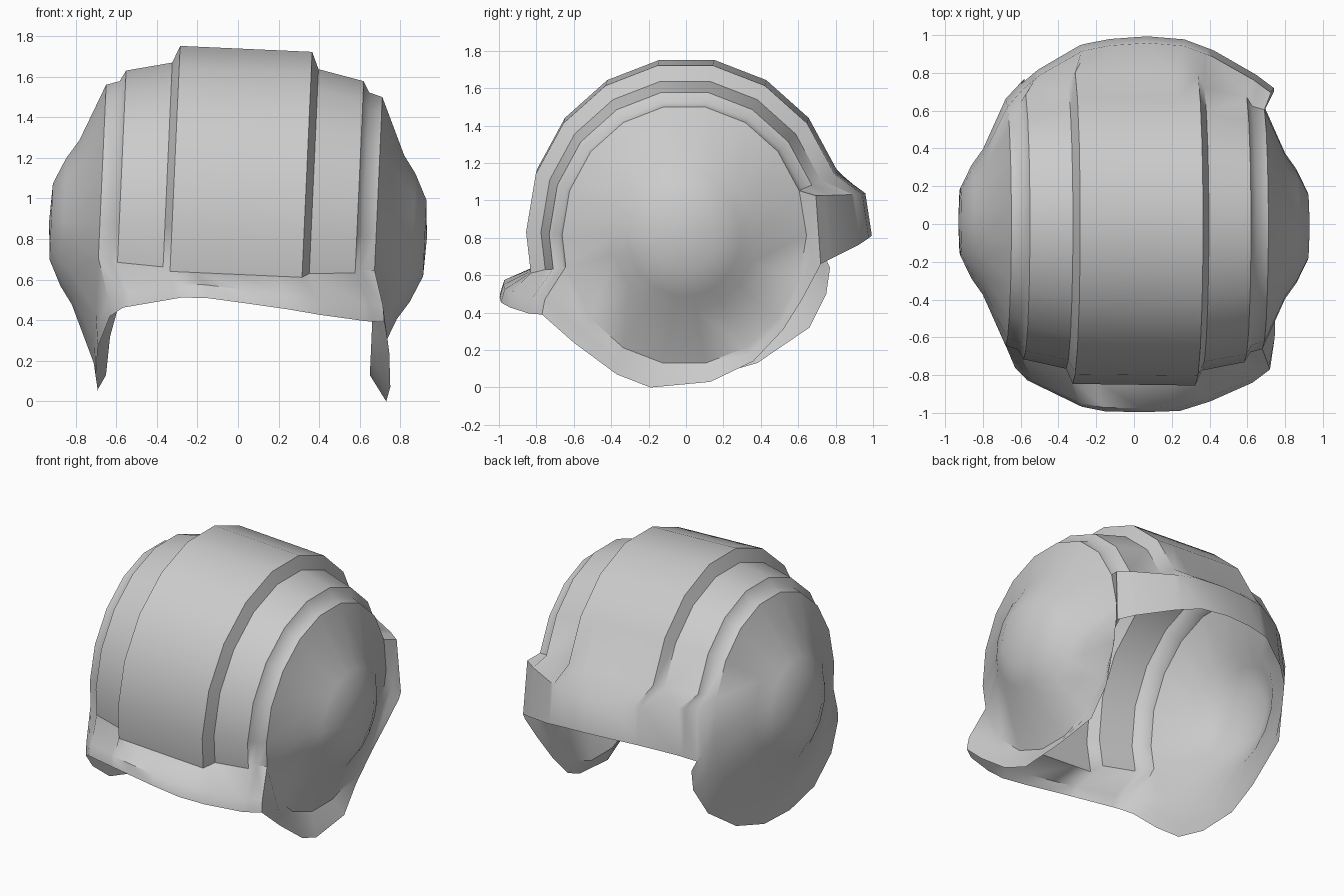
import bpy, bmesh
from math import sin, cos, radians

if "Cube" in bpy.data.objects:
    bpy.data.objects.remove(bpy.data.objects["Cube"])

CZ, TILT, YAW = 0.845, 0.045, 0.013

# stepped half profile: (distance along the ear-to-ear axis, radius)
half = [(0, .905), (.2, .905), (.325, .905), (.36, .82), (.585, .77), (.615, .715),
        (.68, .695), (.80, .41), (.86, .32), (.92, .19)]
profile = [(-t, r) for t, r in half[:0:-1]] + half
angles = [-14] + list(range(0, 340, 20))     # front is 0, top is 90, back is 180
BACK = angles.index(160)

bm = bmesh.new()


def dome_point(t, r, a):
    z = r * sin(radians(a))
    return (t + z * TILT, -0.94 * r * cos(radians(a)) - t * YAW, CZ + z - t * TILT)


def face(*verts):
    bm.faces.new(verts)


def along(path, f):
    """Point on a polyline at the given fraction of its x range."""
    x = path[0][0] + (path[-1][0] - path[0][0]) * f
    for a, b in zip(path, path[1:]):
        u = (x - a[0]) / (b[0] - a[0])
        if u <= 1.0001:
            return [p + (q - p) * u for p, q in zip(a, b)]
    return list(path[-1])


# dome: centre bands cover front to back only, ear discs go all the way round
cols = []
for t, r in profile:
    full = abs(t) > .67
    cols.append([bm.verts.new(dome_point(t, r, a))
                 for a in (angles if full else angles[:BACK + 1])])
n = len(angles)
for c, d in zip(cols, cols[1:]):
    closed = len(c) == n and len(d) == n
    for i in range(n if closed else BACK):
        j = (i + 1) % n
        face(c[i], c[j], d[j], d[i])
for col, s in ((cols[0], -1), (cols[-1], 1)):
    pole = bm.verts.new(dome_point(s * .93, 0, 0))
    for i in range(n):
        face(col[i], col[(i + 1) % n], pole)

# flange outlines: visor, neck guard, ear guards (back to front)
visor = [(-.63, -.76, .42), (-.58, -.82, .46), (-.23, -.99, .52), (.21, -1, .46),
         (.56, -.89, .40), (.72, -.77, .39)]
neck = [(-.60, .74, .70), (-.48, .84, .76), (-.28, .95, .81), (-.02, 1, .82),
        (.26, .98, .80), (.42, .92, .76), (.58, .84, .72), (.74, .72, .66)]
ear_right = [(.74, .70, .62), (.70, .62, .47), (.66, .52, .31), (.65, .36, .14),
             (.72, .13, .03), (.73, -.19, 0), (.75, -.37, .07), (.745, -.60, .24)]
ear_left = [(-.58, .77, .64), (-.58, .75, .50), (-.63, .66, .32), (-.65, .38, .13),
            (-.69, .13, .06), (-.69, -.15, .05), (-.70, -.40, .12), (-.69, -.60, .27)]

lo = next(i for i, p in enumerate(profile) if p[0] == -.68)
hi = len(profile) - 1 - lo
span = range(lo, hi + 1)
inner, outer, mid = [], [], []


def rib(v, p, m=None):
    inner.append(v)
    outer.append(bm.verts.new(p))
    mid.append(bm.verts.new(m or [(a + b) / 2 for a, b in zip(v.co, p)]))


def fraction(k):
    return (profile[k][0] + .68) / 1.36


for k in span:                                        # visor
    p = along(visor, fraction(k))
    m = [(a * .12 + b * .88) for a, b in zip(cols[k][0].co, p)]
    m[2] += .05
    rib(cols[k][0], p, m)
for p, v in zip(ear_right[::-1], cols[hi][:BACK:-1]):  # right ear rim
    rib(v, p)
for k in reversed(span):                              # neck guard with ledge
    p = along(neck, fraction(k))
    rib(cols[k][BACK], p, [p[0] * .98, p[1] * .965, 1.04 - p[0] * .02])
for p, v in zip(ear_left, cols[lo][BACK + 1:]):        # left ear rim
    rib(v, p)
for i in range(len(inner)):
    j = (i + 1) % len(inner)
    face(inner[i], inner[j], mid[j], mid[i])
    face(mid[i], mid[j], outer[j], outer[i])

bmesh.ops.recalc_face_normals(bm, faces=bm.faces)
mesh = bpy.data.meshes.new("helmet_shell")
bm.to_mesh(mesh)
bm.free()
shell = bpy.data.objects.new("helmet_shell", mesh)
bpy.context.collection.objects.link(shell)
bpy.context.view_layer.objects.active = shell
shell.select_set(True)
bpy.ops.object.shade_smooth_by_angle(angle=radians(45))
